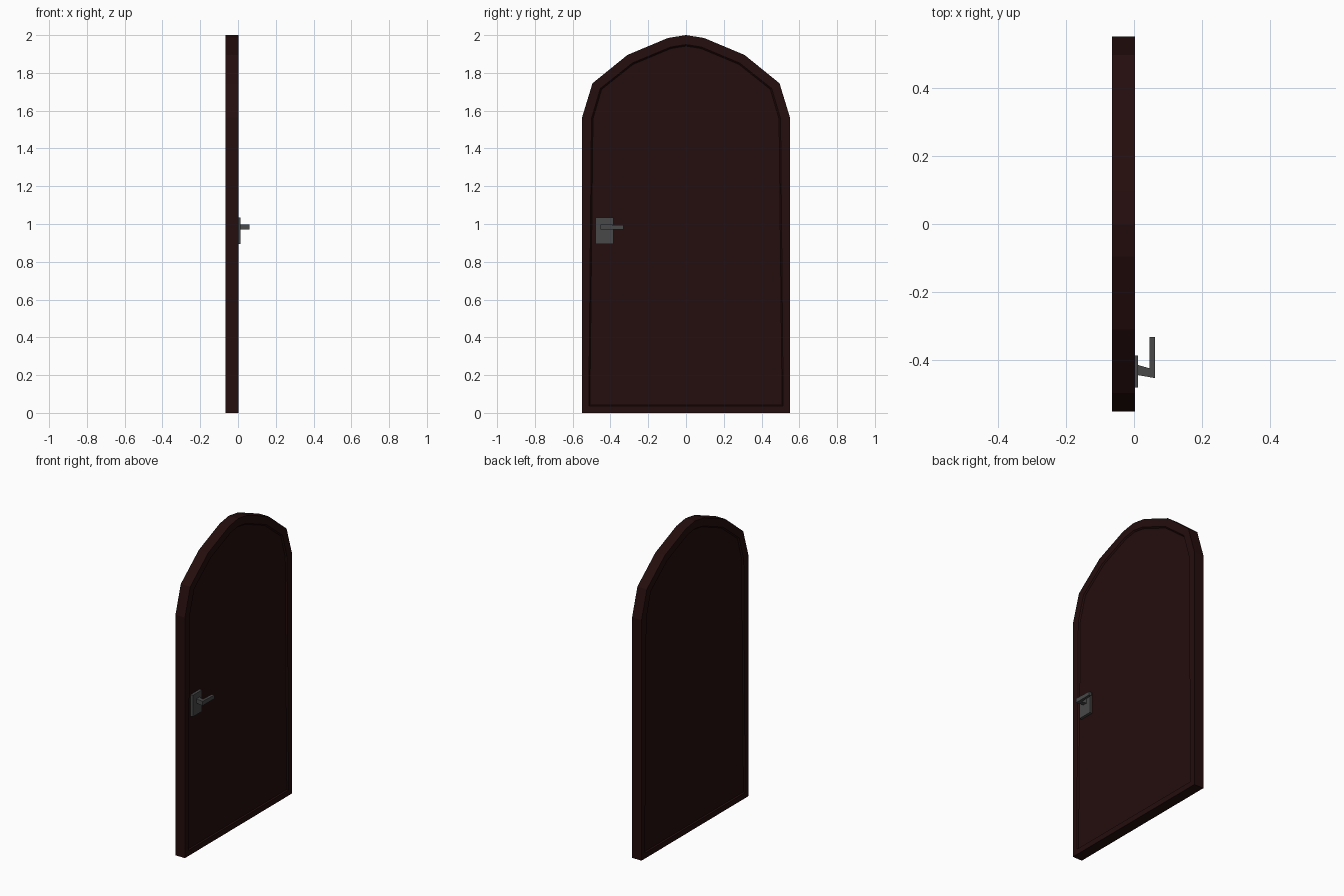
import bpy, bmesh

cube = bpy.data.objects.get("Cube")
if cube:
    bpy.data.objects.remove(cube, do_unlink=True)


def material(name, color):
    mat = bpy.data.materials.new(name)
    mat.use_nodes = True
    mat.diffuse_color = color
    mat.node_tree.nodes["Principled BSDF"].inputs["Base Color"].default_value = color
    return mat


wood = material("dark red wood", (0.018, 0.004, 0.004, 1))
metal = material("grey metal", (0.065, 0.065, 0.065, 1))


def prism(name, outline, offset, mat):
    """Extrude a closed 3D outline by an offset; returns object and bmesh."""
    bm = bmesh.new()
    face = bm.faces.new([bm.verts.new(p) for p in outline])
    out = bmesh.ops.extrude_face_region(bm, geom=[face], use_keep_orig=True)
    moved = [v for v in out["geom"] if isinstance(v, bmesh.types.BMVert)]
    bmesh.ops.translate(bm, verts=moved, vec=offset)
    bmesh.ops.recalc_face_normals(bm, faces=bm.faces)
    mesh = bpy.data.meshes.new(name)
    mesh.materials.append(mat)
    obj = bpy.data.objects.new(name, mesh)
    bpy.context.collection.objects.link(obj)
    return obj, bm


def finish(obj, bm):
    bm.to_mesh(obj.data)
    bm.free()


# Arched door leaf with a shallow sunken panel on both sides
BACK, FRONT = -0.065, 0.003
half = [(0.55, 0), (0.55, 1.565), (0.495, 1.745), (0.31, 1.895), (0.095, 1.985)]
profile = half + [(0, 2)] + [(-y, z) for y, z in reversed(half)]
door, bm = prism("door_leaf", [(BACK, y, z) for y, z in profile],
                 (FRONT - BACK, 0, 0), wood)
panels = [f for f in bm.faces if abs(f.normal.x) > 0.9]
bmesh.ops.inset_individual(bm, faces=panels, thickness=0.05)
bmesh.ops.inset_individual(bm, faces=panels, thickness=0.008, depth=-0.008)
finish(door, bm)

# Lock plate
plate = [(-0.006, y, z) for y, z in
         [(-0.48, 0.895), (-0.385, 0.895), (-0.385, 1.035), (-0.48, 1.035)]]
finish(*prism("lock_plate", plate, (0.018, 0, 0), metal))

# Bent lever handle, outlined from above
lever = [(0.01, -0.443), (0.062, -0.452), (0.062, -0.332),
         (0.045, -0.332), (0.045, -0.423), (0.01, -0.413)]
obj, bm = prism("lever_handle", [(x, y, 0.97) for x, y in lever],
                (0, 0, 0.028), metal)
# Taper the free end slightly
for v in bm.verts:
    if v.co.y > -0.34 and v.co.z > 0.98:
        v.co.z -= 0.004
finish(obj, bm)
